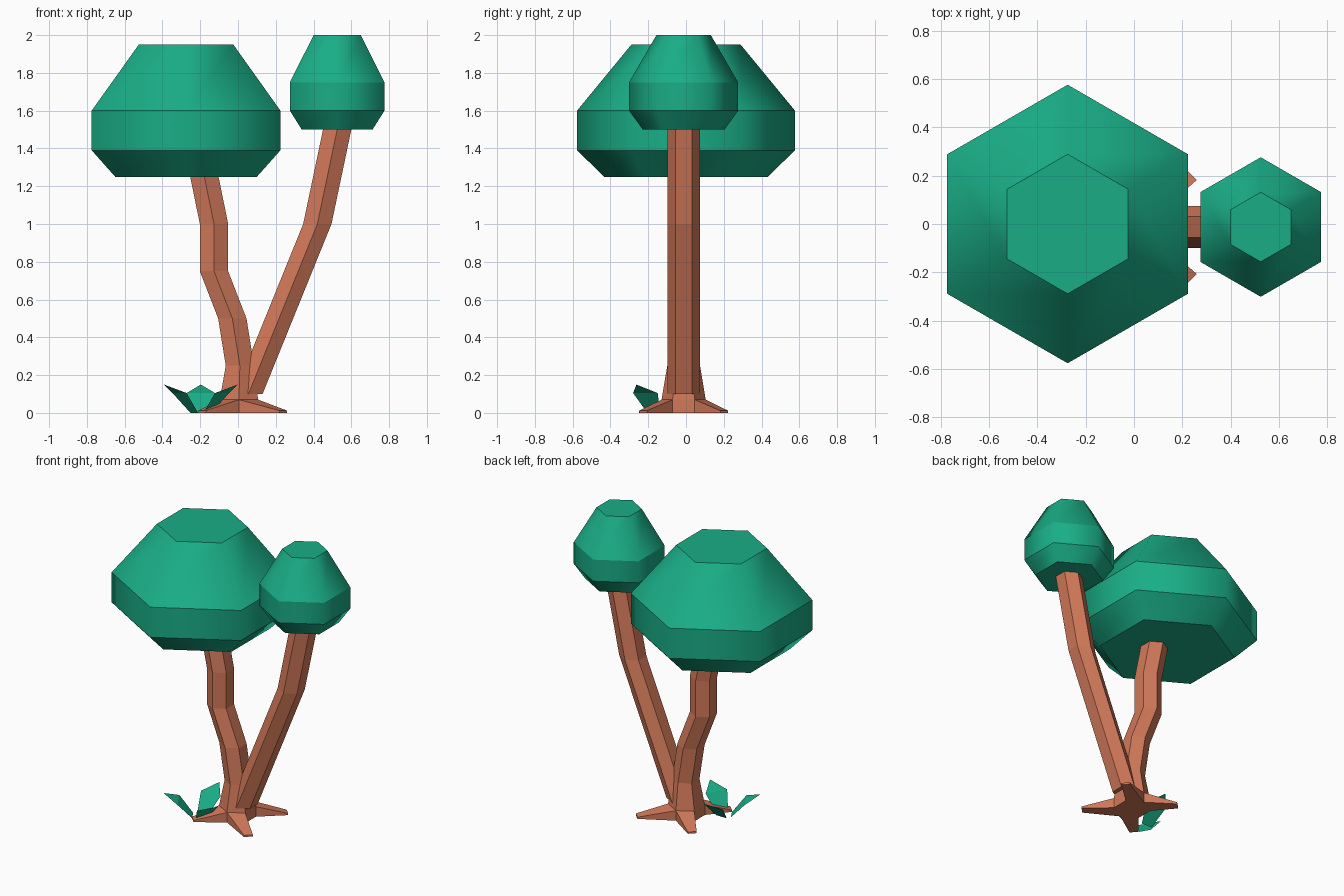
import bpy, bmesh
from math import sin, cos, radians

if "Cube" in bpy.data.objects:
    bpy.data.objects.remove(bpy.data.objects["Cube"])


def material(name, rgb):
    m = bpy.data.materials.new(name)
    m.diffuse_color = (*rgb, 1)
    m.use_nodes = True
    m.node_tree.nodes["Principled BSDF"].inputs["Base Color"].default_value = m.diffuse_color
    return m


GREEN = material("leaf_green", (0.01, 0.42, 0.24))
BROWN = material("bark_brown", (0.64, 0.19, 0.1))
HEX = [radians(30 + 60 * i) for i in range(6)]


def finish(name, bm, mat):
    mesh = bpy.data.meshes.new(name)
    bm.to_mesh(mesh)
    bm.free()
    mesh.materials.append(mat)
    ob = bpy.data.objects.new(name, mesh)
    bpy.context.collection.objects.link(ob)


def hex_loft(bm, rings, y, caps):
    """Loft horizontal hexagons given as (x, z, radius); returns vertex rings and bands."""
    loops = [[bm.verts.new((x + r * cos(a), y + r * sin(a), z)) for a in HEX]
             for x, z, r in rings]
    bands = []
    for lo, hi in zip(loops, loops[1:]):
        bands.append([bm.faces.new((lo[i], lo[(i + 1) % 6], hi[(i + 1) % 6], hi[i]))
                      for i in range(6)])
    if caps[0]:
        bm.faces.new(loops[0][::-1])
    if caps[1]:
        bm.faces.new(loops[-1])
    return loops, bands


def crown(name, x, y, profile):
    bm = bmesh.new()
    loops, bands = hex_loft(bm, [(x, z, r) for z, r in profile], y, (True, True))
    # each band is smooth around, with crisp edges between bands
    for f in bm.faces:
        f.smooth = True
    for loop in loops:
        for i in range(6):
            bm.edges.get((loop[i], loop[(i + 1) % 6])).smooth = False
    finish(name, bm, GREEN)


# Crowns
crown("large_crown", -0.275, 0,
      [(1.25, 0.433), (1.39, 0.577), (1.6, 0.577), (1.95, 0.289)])
crown("small_crown", 0.525, -0.0125,
      [(1.5, 0.2165), (1.6, 0.289), (1.75, 0.289), (2.0, 0.144)])

# Trunk with four splayed roots
YC, R = -0.0125, 0.0866
bm = bmesh.new()
trunk = [(0.005, 0, 0.117), (0.005, 0.07, 0.117), (0.01, 0.25, R), (-0.03, 0.5, R),
         (-0.127, 0.75, R), (-0.127, 1.0, R), (-0.178, 1.25, R)]
loops, bands = hex_loft(bm, trunk, YC, (True, False))
for i in (0, 1, 3, 4):
    j = (i + 1) % 6
    a, b, c, d = loops[0][i], loops[0][j], loops[1][j], loops[1][i]
    bm.faces.remove(bands[0][i])
    tips = []
    for v, z in ((a, 0), (b, 0), (c, 0.012), (d, 0.012)):
        on_axis = abs(v.co.x - 0.005) < 0.01
        sx = 1 if i in (0, 4) else -1
        sy = 1 if i < 3 else -1
        dx, dy = (0.195, 0.235) if on_axis else (0.235, 0.195)
        tips.append(bm.verts.new((0.025 + sx * dx, YC + sy * dy, z)))
    root = [a, b, c, d]
    for k in range(4):
        n = (k + 1) % 4
        bm.faces.new((root[k], root[n], tips[n], tips[k]))
    bm.faces.new(tips)
bmesh.ops.recalc_face_normals(bm, faces=bm.faces)
finish("trunk_and_roots", bm, BROWN)

# Leaning branch
bm = bmesh.new()
hex_loft(bm, [(0.055, 0.1, R), (0.42, 1.0, R), (0.525, 1.5, R)], YC, (True, False))
finish("leaning_branch", bm, BROWN)

# Small plant of three bent leaves
bm = bmesh.new()
for deg in (90, 210, 330):
    c, s = cos(radians(deg)), sin(radians(deg))

    def point(out, side, z):
        return bm.verts.new((-0.197 + out * c - side * s, -0.15 + out * s + side * c, z))

    b1, b2 = point(0.04, -0.04, 0), point(0.04, 0.04, 0)
    s1, s2 = point(0.13, -0.075, 0.105), point(0.13, 0.075, 0.105)
    tip = point(0.225, 0, 0.15)
    bm.faces.new((b2, b1, s1, s2))
    bm.faces.new((s2, s1, tip))
finish("small_plant", bm, GREEN)
